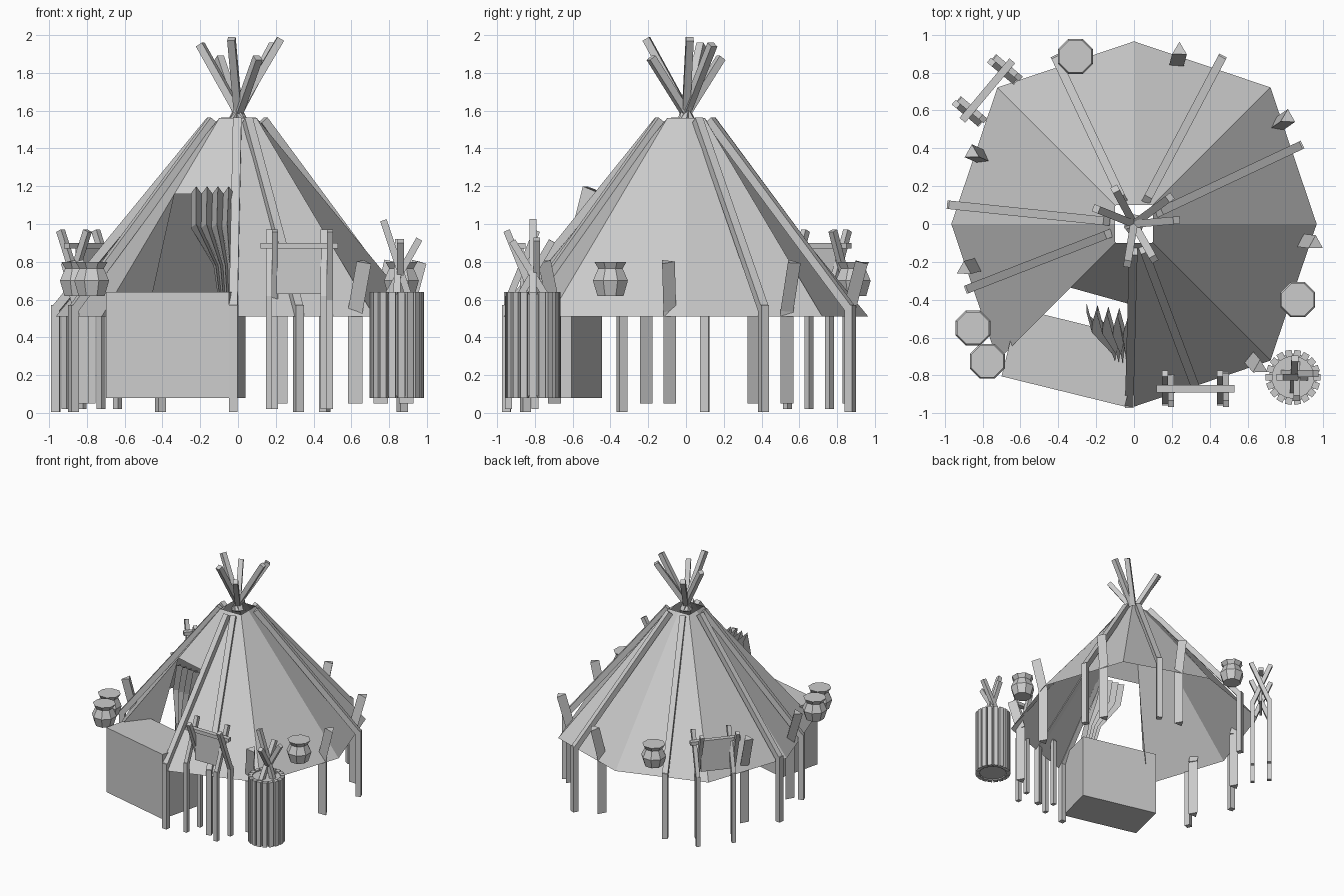
import bpy, bmesh, math
from mathutils import Vector, Matrix

if "Cube" in bpy.data.objects:
    bpy.data.objects.remove(bpy.data.objects["Cube"])

grey = bpy.data.materials.new("plain_grey")
grey.use_nodes = True
grey.diffuse_color = (0.6, 0.6, 0.6, 1)
grey.node_tree.nodes["Principled BSDF"].inputs["Base Color"].default_value = (0.6, 0.6, 0.6, 1)


def finish(name, bm, loc=(0, 0, 0), turn=0.0):
    mesh = bpy.data.meshes.new(name)
    bm.to_mesh(mesh)
    bm.free()
    mesh.materials.append(grey)
    ob = bpy.data.objects.new(name, mesh)
    bpy.context.collection.objects.link(ob)
    ob.location = loc
    ob.rotation_euler.z = turn
    return ob


def frame(a, b, side):
    """Matrix whose z runs from a to b, centred halfway."""
    z = (b - a).normalized()
    y = z.cross(Vector(side)).normalized()
    x = y.cross(z)
    m = Matrix((x, y, z)).transposed().to_4x4()
    m.translation = (a + b) / 2
    return m


def beam(bm, a, b, w=0.045, d=0.045, side=(1, 0, 0)):
    a, b = Vector(a), Vector(b)
    m = frame(a, b, side) @ Matrix.Diagonal((w, d, (b - a).length, 1))
    bmesh.ops.create_cube(bm, size=1, matrix=m)


def prism(bm, a, b, r, sides=3):
    a, b = Vector(a), Vector(b)
    bmesh.ops.create_cone(bm, cap_ends=True, segments=sides, radius1=r, radius2=r,
                          depth=(b - a).length, matrix=frame(a, b, (1, 0, 0)))


# Cloth: eight panels, with the front right one cut short for the doorway
BASE, TOP, DOOR = 0.51, 1.56, 1.16


def cloth_point(i, z):
    t = (TOP - z) / (TOP - BASE)
    angle = math.radians(45 * i)
    r = (0.14 + 0.88 * t) if i % 2 else (0.1 + 0.865 * t)
    return Vector((r * math.cos(angle), r * math.sin(angle), z))


bm = bmesh.new()
for i in range(8):
    low = DOOR if i == 5 else BASE
    ring = [cloth_point(i, low), cloth_point(i + 1, low),
            cloth_point(i + 1, TOP), cloth_point(i, TOP)]
    bm.faces.new([bm.verts.new(p) for p in ring])
bmesh.ops.remove_doubles(bm, verts=bm.verts, dist=0.0005)
finish("tent_cloth", bm)

# Door flap turned inward along the corner edge
bm = bmesh.new()
bm.faces.new([bm.verts.new(p) for p in
              (cloth_point(5, DOOR), cloth_point(5, BASE), (-0.48, -0.42, BASE))])
finish("door_flap", bm)

# Gathered curtain: a zigzag strip bending down to the right
bm = bmesh.new()
rows = []
for x0, x1, y, z, lift in ((-0.25, -0.02, -0.42, 1.16, 0.04),
                           (-0.25, -0.03, -0.47, 0.98, 0.02),
                           (-0.13, -0.03, -0.58, 0.78, 0.0),
                           (-0.11, -0.03, -0.62, 0.64, 0.0)):
    row = []
    for k in range(9):
        out = k % 2
        row.append(bm.verts.new((x0 + (x1 - x0) * k / 8,
                                 y - 0.1 * out - 0.03 * k / 8, z + lift * out)))
    rows.append(row)
for upper, lower in zip(rows, rows[1:]):
    for k in range(8):
        bm.faces.new((upper[k], upper[k + 1], lower[k + 1], lower[k]))
finish("door_curtain", bm)

# Sloping poles with their upright legs
for n, (x, y) in enumerate([(-0.41, 0.87), (0.46, 0.87), (0.87, 0.41), (0.32, -0.85),
                            (-0.025, -0.95), (-0.87, -0.34), (-0.965, 0.1)]):
    out = Vector((x, y, 0)).normalized()
    side = out.cross(Vector((0, 0, 1)))
    bm = bmesh.new()
    beam(bm, out * 0.145 + Vector((0, 0, 1.55)), (x, y, 0.55), side=side)
    beam(bm, (x, y, 0.57), (x, y, 0.005), side=side)
    finish(f"tent_pole_{n + 1}", bm)

# Pole ends crossing above the smoke hole
bm = bmesh.new()
for x, y, z in ((-0.2, 0.08, 1.95), (-0.035, -0.21, 1.98), (0.225, 0.02, 1.98),
                (0.105, -0.185, 1.88), (0.19, 0.14, 1.95), (-0.1, 0.185, 1.88)):
    beam(bm, (-0.15 * x, -0.15 * y, 1.54), (x, y, z), 0.04, 0.04,
         side=Vector((-y, x, 0)))
finish("crossed_pole_ends", bm)

# Three-sided stakes, upright below and leaning outward above
for n, (x, y) in enumerate([(0.23, 0.88), (0.78, 0.54), (0.92, -0.1),
                            (0.64, -0.73), (-0.82, 0.36), (-0.86, -0.23)]):
    out = Vector((x, y, 0)).normalized()
    foot = Vector((x, y, 0)) - out * 0.03
    bm = bmesh.new()
    prism(bm, foot + Vector((0, 0, 0.05)), foot + Vector((0, 0, 0.54)), 0.045)
    prism(bm, foot + Vector((0, 0, 0.54)), foot + out * 0.07 + Vector((0, 0, 0.8)), 0.045)
    finish(f"stake_{n + 1}", bm)

# Chest standing across the doorway
bm = bmesh.new()
bmesh.ops.create_cube(bm, size=1, matrix=Matrix.Diagonal((0.67, 0.37, 0.56, 1)))
finish("chest", bm, (-0.33, -0.705, 0.36), math.radians(-13.8))

# Eight-sided jars
for n, (x, y) in enumerate([(-0.31, 0.885), (0.865, -0.4), (-0.85, -0.55), (-0.775, -0.725)]):
    bm = bmesh.new()
    loops = []
    for r, z in ((0.075, 0.62), (0.1, 0.70), (0.07, 0.765), (0.092, 0.80)):
        loops.append([bm.verts.new((r * math.cos(math.pi * (k + 0.5) / 4),
                                    r * math.sin(math.pi * (k + 0.5) / 4), z))
                      for k in range(8)])
    for lo, hi in zip(loops, loops[1:]):
        for k in range(8):
            j = (k + 1) % 8
            bm.faces.new((lo[k], lo[j], hi[j], hi[k]))
    bm.faces.new(loops[0][::-1])
    bm.faces.new(loops[-1])
    finish(f"jar_{n + 1}", bm, (x, y, 0))

# Drying racks: crossed bent posts, a rail and a hanging hide
for name, loc, turn in (("front_rack", (0.325, -0.87, 0), 0),
                        ("back_rack", (-0.775, 0.705, 0), 50)):
    bm = bmesh.new()
    for x in (-0.145, 0.145):
        for s in (-1, 1):
            px = x + s * 0.016
            beam(bm, (px, s * 0.07, 0.02), (px, s * 0.07, 0.62), 0.032, 0.036)
            beam(bm, (px, s * 0.07, 0.6), (px, -s * 0.08, 0.965), 0.032, 0.036)
    beam(bm, (-0.205, 0, 0.885), (0.205, 0, 0.885), 0.03, 0.04, side=(0, 0, 1))
    beam(bm, (0, 0, 0.63), (0, 0, 0.9), 0.24, 0.02)
    finish(name, bm, loc, math.radians(turn))

# Slatted barrel holding crossed sticks
bm = bmesh.new()
prism(bm, (0, 0, 0.09), (0, 0, 0.63), 0.125, 18)
for k in range(18):
    a = math.tau * k / 18
    x, y = 0.127 * math.cos(a), 0.127 * math.sin(a)
    beam(bm, (x, y, 0.08), (x, y, 0.64), 0.036, 0.036, side=(x, y, 0))
finish("slatted_barrel", bm, (0.84, -0.81, 0))

bm = bmesh.new()
for a, b in (((0.07, 0.0, 0.6), (-0.07, 0.0, 1.02)), ((-0.06, 0.02, 0.6), (0.12, 0.02, 0.92)),
             ((0.0, -0.08, 0.6), (0.01, 0.1, 0.91)), ((0.02, 0.08, 0.6), (0.02, -0.11, 0.91))):
    beam(bm, a, b, 0.036, 0.036, side=(0, 1, 0) if a[1] == b[1] else (1, 0, 0))
finish("barrel_sticks", bm, (0.84, -0.81, 0))
